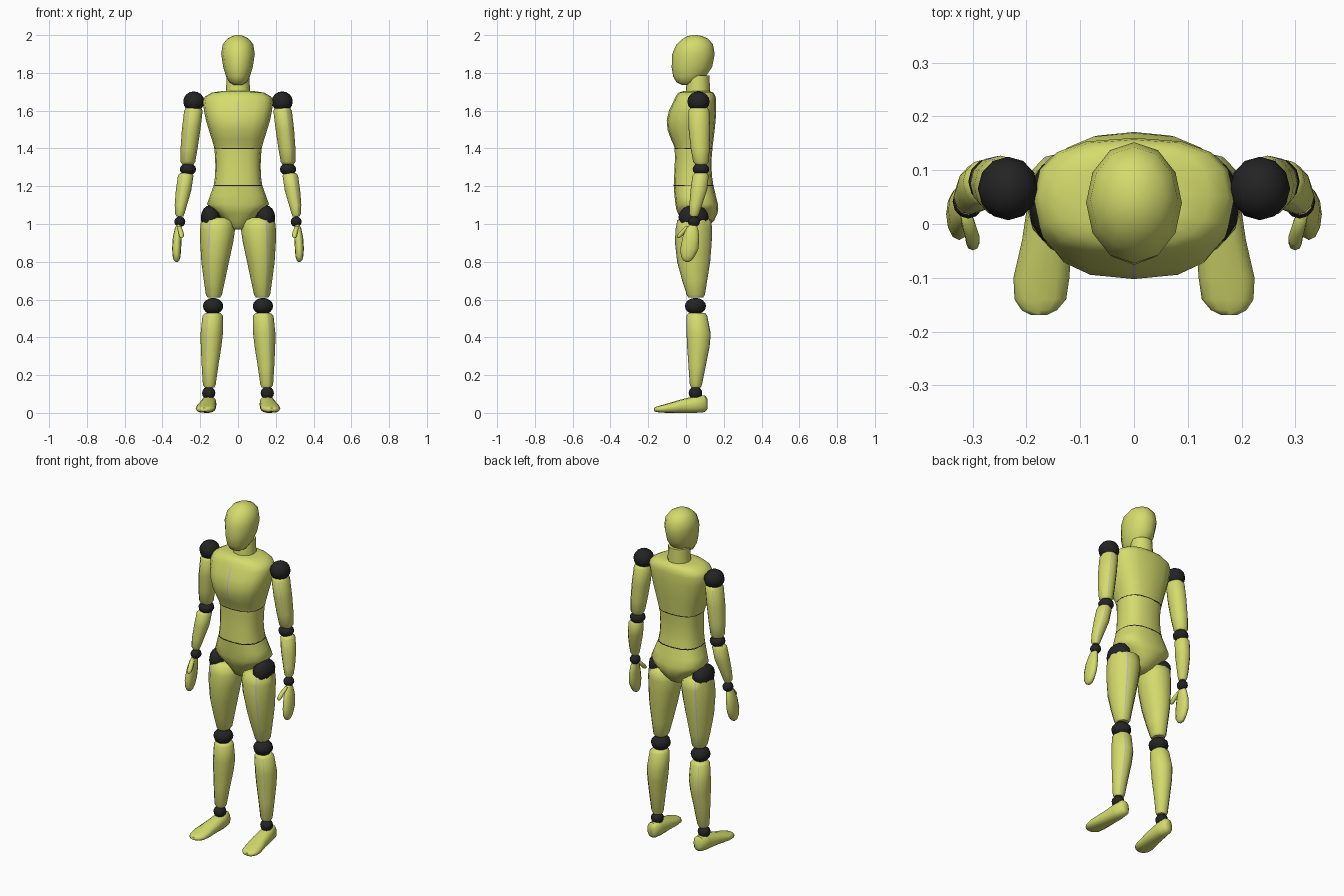
import bpy, bmesh, math
from mathutils import Matrix


def material(name, rgb):
    m = bpy.data.materials.new(name)
    m.diffuse_color = (*rgb, 1)
    return m


LIME = material("lime_plastic", (0.66, 0.71, 0.15))
DARK = material("black_rubber", (0.017, 0.017, 0.018))
GREY = material("pale_grey_seam", (0.52, 0.50, 0.56))


def finish(bm, name, mats, mirror):
    bmesh.ops.recalc_face_normals(bm, faces=bm.faces)
    me = bpy.data.meshes.new(name)
    bm.to_mesh(me)
    bm.free()
    for m in mats:
        me.materials.append(m)
    ob = bpy.data.objects.new(name, me)
    bpy.context.collection.objects.link(ob)
    if mirror:
        ob.modifiers.new("Mirror", "MIRROR").use_mirror_merge = False
    return ob


def loft(name, rings, axis="z", sides=12, power=2.0, mats=(LIME,), mirror=True,
         seams=(), seam_width=2.5, seam_range=(-9, 9)):
    """Skin oval rings (t, x0, x1, a0, a1); seams are angles given a narrow grey strip."""
    angles = [(i * 360 / sides, 0) for i in range(sides)]
    for s in seams:                       # swap the nearest vertex for a narrow pair
        k = round(s / 360 * sides) * 360 / sides
        angles = [a for a in angles if abs(a[0] - k) > 0.1]
        angles += [(s - seam_width, 1), (s + seam_width, 0)]
    angles.sort()
    bm = bmesh.new()
    loops = []
    for t, x0, x1, a0, a1 in rings:
        loop = []
        for deg, _ in angles:
            c, s = math.cos(math.radians(deg)), math.sin(math.radians(deg))
            x = (x0 + x1) / 2 + (x1 - x0) / 2 * math.copysign(abs(c) ** (2 / power), c)
            a = (a0 + a1) / 2 + (a1 - a0) / 2 * math.copysign(abs(s) ** (2 / power), s)
            loop.append(bm.verts.new((x, a, t) if axis == "z" else (x, t, a)))
        loops.append(loop)
    n = len(angles)
    for j in range(len(loops) - 1):
        lo, hi = loops[j], loops[j + 1]
        mid = (rings[j][0] + rings[j + 1][0]) / 2
        for i in range(n):
            f = bm.faces.new((lo[i], lo[(i + 1) % n], hi[(i + 1) % n], hi[i]))
            if angles[i][1] and seam_range[0] < mid < seam_range[1]:
                f.material_index = 1
    bm.faces.new(loops[0])
    bm.faces.new(loops[-1])
    return finish(bm, name, mats, mirror)


def limb(name, rings):
    inner = (rings[-2][0] + 0.005, rings[1][0] - 0.005)
    return loft(name, rings, mats=(LIME, GREY), seams=(63, 297), seam_range=inner)


def ball(name, centre, radii):
    bm = bmesh.new()
    bmesh.ops.create_uvsphere(bm, u_segments=12, v_segments=8, radius=1,
                              matrix=Matrix.Translation(centre) @ Matrix.Diagonal((*radii, 1)))
    return finish(bm, name, (DARK,), True)


def sym(rows):
    return [(z, -w, w, y0, y1) for z, w, y0, y1 in rows]


# Head and neck
loft("head", sym([(1.735, .02, -.02, .03), (1.75, .045, -.05, .062), (1.78, .063, -.068, .104),
                  (1.83, .078, -.076, .138), (1.90, .089, -.073, .152), (1.95, .081, -.051, .143),
                  (1.98, .058, -.018, .118), (1.995, .03, .01, .085), (2.0, .01, .035, .06)]),
     mirror=False)
loft("neck", sym([(1.68, .066, -.002, .128), (1.74, .062, .002, .126), (1.785, .06, .01, .124)]),
     mirror=False)

# Torso in three sections
loft("chest", sym([(1.40, .125, -.06, .14), (1.42, .13, -.066, .142), (1.45, .139, -.08, .146),
                   (1.50, .155, -.098, .152), (1.55, .17, -.102, .157), (1.60, .18, -.09, .16),
                   (1.65, .186, -.066, .16), (1.675, .175, -.055, .157), (1.695, .14, -.04, .146),
                   (1.703, .09, -.015, .125)]),
     sides=16, power=2.6, mats=(LIME, GREY), mirror=False,
     seams=(270,), seam_width=0.3, seam_range=(1.42, 1.655))
loft("abdomen", sym([(1.205, .128, -.065, .145), (1.25, .122, -.063, .138), (1.30, .12, -.06, .135),
                     (1.35, .121, -.059, .136), (1.40, .125, -.06, .14)]),
     sides=16, power=2.5, mirror=False)
loft("pelvis", sym([(.97, .025, .015, .08), (.985, .045, -.005, .115), (1.02, .075, -.022, .15),
                    (1.055, .112, -.042, .166), (1.08, .145, -.052, .171), (1.105, .164, -.056, .169),
                    (1.15, .148, -.061, .158), (1.205, .128, -.065, .145)]),
     sides=16, power=2.5, mirror=False)

# Thin dark joints between the torso sections
for name, z, w, y0, y1 in (("chest_joint", 1.40, .1255, -.061, .141),
                           ("waist_joint", 1.205, .1285, -.066, .146)):
    loft(name, sym([(z - .0025, w, y0, y1), (z + .0025, w, y0, y1)]),
         sides=16, power=2.55, mats=(DARK,), mirror=False)

# Ball joints
for name, centre, radii in (
        ("shoulder_joint", (.234, .066, 1.648), (.056, .059, .054)),
        ("elbow_joint", (.265, .079, 1.29), (.043, .044, .033)),
        ("wrist_joint", (.308, .042, 1.012), (.029, .032, .028)),
        ("hip_joint", (.145, .04, 1.035), (.052, .08, .065)),
        ("knee_joint", (.132, .05, .565), (.054, .056, .044)),
        ("ankle_joint", (.155, .05, .105), (.035, .036, .035))):
    ball(name, centre, radii)

# Arms
limb("upper_arm", [(1.62, .20, .272, .028, .108), (1.60, .187, .285, .012, .124),
                   (1.50, .199, .297, .014, .127), (1.40, .214, .304, .025, .125),
                   (1.33, .226, .304, .038, .12), (1.315, .235, .295, .05, .11)])
limb("forearm", [(1.27, .245, .307, .048, .11), (1.255, .236, .318, .034, .12),
                 (1.18, .247, .329, .024, .112), (1.10, .27, .335, .018, .085),
                 (1.055, .283, .333, .017, .07), (1.04, .29, .325, .025, .062)])
loft("hand", [(1.0, .30, .324, .02, .055), (.975, .297, .335, .0, .064), (.93, .298, .345, -.018, .07),
              (.87, .301, .349, -.03, .066), (.83, .304, .346, -.027, .048),
              (.808, .31, .34, -.015, .03), (.80, .318, .332, -.002, .015)])
loft("thumb", [(.99, .302, .322, .0, .03), (.97, .293, .319, -.022, .012),
               (.95, .287, .314, -.04, -.006), (.935, .287, .312, -.049, -.022),
               (.927, .294, .306, -.046, -.034)], sides=8)

# Legs
limb("thigh", [(1.035, .06, .165, -.02, .11), (1.02, .025, .195, -.046, .134),
               (.97, .016, .201, -.056, .138), (.90, .026, .2, -.058, .136),
               (.80, .048, .194, -.047, .128), (.70, .069, .181, -.02, .112),
               (.625, .085, .17, .004, .1), (.61, .095, .16, .012, .09)])
limb("shin", [(.53, .095, .17, .015, .1), (.515, .08, .188, .003, .112), (.42, .08, .198, .003, .131),
              (.35, .088, .197, .006, .125), (.25, .104, .192, .013, .105),
              (.15, .118, .186, .02, .085), (.135, .125, .178, .027, .078)])
loft("foot", [(.113, .135, .165, .02, .075), (.10, .12, .187, .004, .093), (.05, .114, .196, .0, .09),
              (-.03, .116, .208, .0, .07), (-.10, .12, .224, .0, .049),
              (-.14, .126, .222, .002, .038), (-.16, .143, .209, .005, .032),
              (-.169, .162, .192, .01, .026)], axis="y", power=2.4)

# Smooth shading on every part
for ob in bpy.data.objects:
    ob.select_set(True)
    bpy.context.view_layer.objects.active = ob
bpy.ops.object.shade_smooth_by_angle(angle=math.radians(55))
